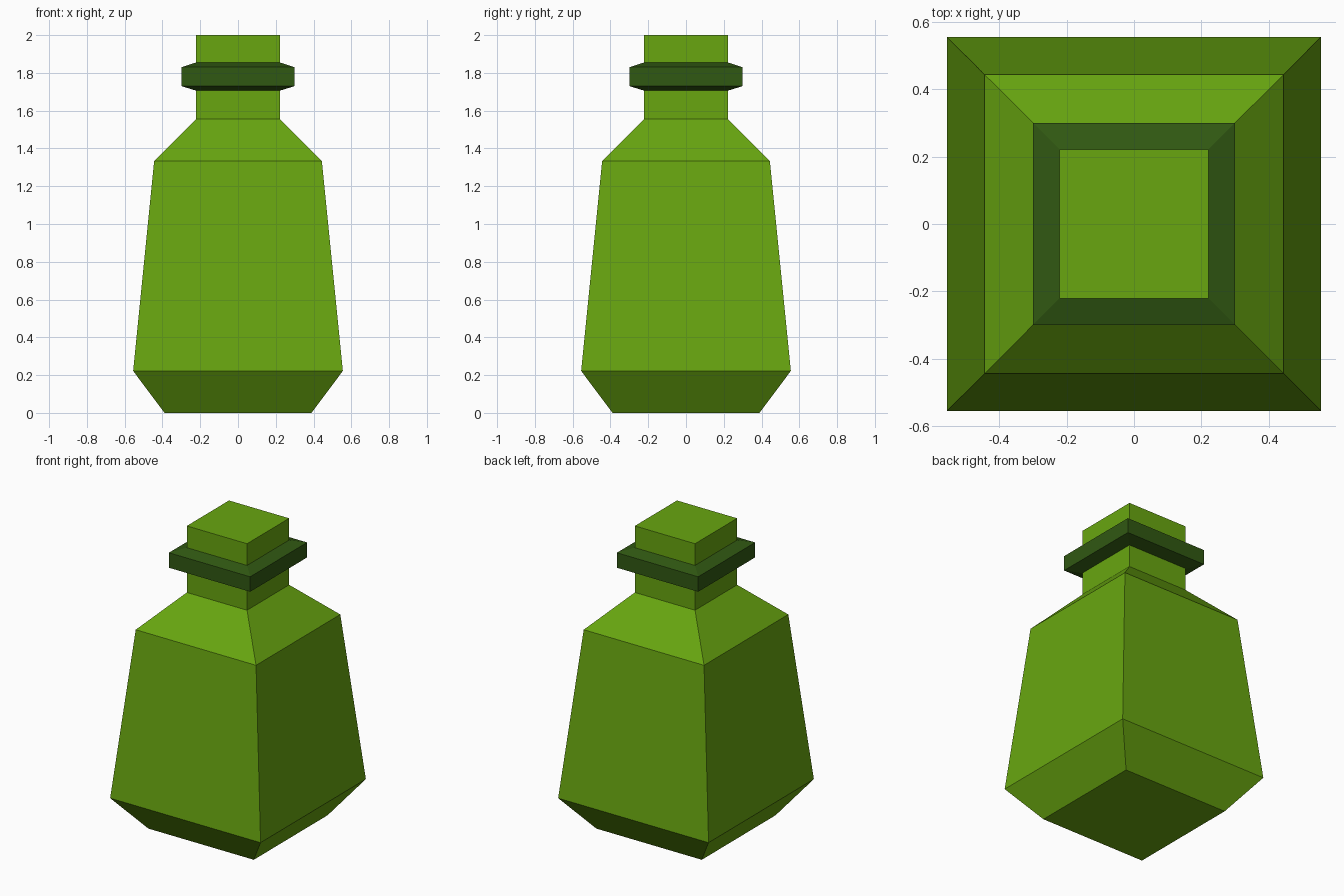
import bpy
import bmesh

if "Cube" in bpy.data.objects:
    bpy.data.objects.remove(bpy.data.objects["Cube"])


def material(name, color):
    mat = bpy.data.materials.new(name)
    mat.diffuse_color = (*color, 1.0)
    mat.use_nodes = True
    mat.node_tree.nodes["Principled BSDF"].inputs["Base Color"].default_value = mat.diffuse_color
    return mat


def square_loft(name, profile, mat, caps=True):
    """Stack square rings from (half width, height) pairs and skin them."""
    bm = bmesh.new()
    corners = [(-1, -1), (1, -1), (1, 1), (-1, 1)]
    rings = [[bm.verts.new((x * w, y * w, z)) for x, y in corners] for w, z in profile]
    for low, high in zip(rings, rings[1:]):
        for i in range(4):
            j = (i + 1) % 4
            bm.faces.new((low[i], low[j], high[j], high[i]))
    if caps:
        bm.faces.new(rings[0][::-1])
        bm.faces.new(rings[-1])
    mesh = bpy.data.meshes.new(name)
    bm.to_mesh(mesh)
    bm.free()
    mesh.materials.append(mat)
    obj = bpy.data.objects.new(name, mesh)
    bpy.context.collection.objects.link(obj)
    return obj


bright_green = material("bright green", (0.138, 0.381, 0.005))
dark_green = material("dark green", (0.030, 0.098, 0.006))

# Bottle: chamfered foot, tapered body, sloped shoulder and straight neck
square_loft("bottle", [(0.389, 0), (0.555, 0.222), (0.444, 1.333),
                       (0.222, 1.556), (0.222, 2.0)], bright_green)

# Collar: bevelled band around the neck, open inside where the neck passes
square_loft("neck_collar", [(0.222, 1.706), (0.30, 1.73),
                            (0.30, 1.83), (0.222, 1.855)], dark_green, caps=False)
